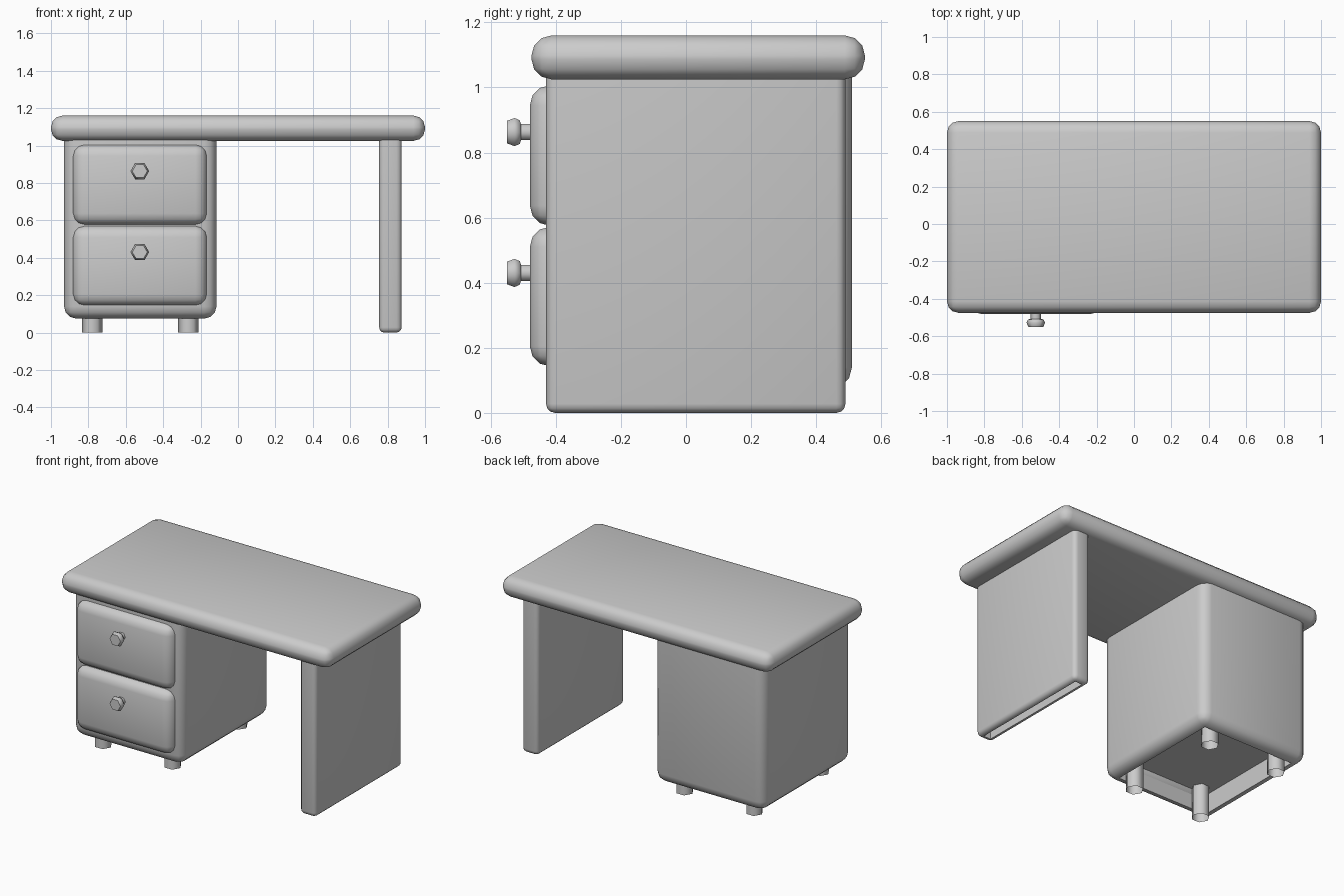
import bpy, bmesh, math
from mathutils import Matrix

if "Cube" in bpy.data.objects:
    bpy.data.objects.remove(bpy.data.objects["Cube"])


def finish(name, bm, angle=50):
    bmesh.ops.recalc_face_normals(bm, faces=bm.faces)
    mesh = bpy.data.meshes.new(name)
    bm.to_mesh(mesh)
    bm.free()
    ob = bpy.data.objects.new(name, mesh)
    bpy.context.collection.objects.link(ob)
    bpy.ops.object.select_all(action='DESELECT')
    ob.select_set(True)
    bpy.context.view_layer.objects.active = ob
    bpy.ops.object.shade_smooth_by_angle(angle=math.radians(angle))
    return ob


def rounded_box(name, lo, hi, radius, segments=3, open_top=False, recess=0):
    """Box between two corners, bevelled; recess hollows the underside."""
    size = [b - a for a, b in zip(lo, hi)]
    mid = [(a + b) / 2 for a, b in zip(lo, hi)]
    bm = bmesh.new()
    bmesh.ops.create_cube(bm, size=1, matrix=Matrix.Translation(mid) @ Matrix.Diagonal((*size, 1)))
    edges = [e for e in bm.edges
             if not (open_top and all(v.co.z > hi[2] - 1e-4 for v in e.verts))]
    bmesh.ops.bevel(bm, geom=edges, offset=radius, segments=segments,
                    profile=0.5, affect='EDGES', clamp_overlap=True)
    if recess:
        bm.normal_update()
        bottom = min(bm.faces, key=lambda f: (round(f.calc_center_median().z, 4), -f.calc_area()))
        bmesh.ops.inset_region(bm, faces=[bottom], thickness=0.008)
        new = bmesh.ops.extrude_face_region(bm, geom=[bottom])['geom']
        if bottom.is_valid:
            bm.faces.remove(bottom)
        verts = [v for v in new if isinstance(v, bmesh.types.BMVert)]
        bmesh.ops.translate(bm, verts=verts, vec=(0, 0, recess))
    return finish(name, bm)


def lathe(name, profile, matrix, sides=6, cap=False):
    """Six-sided turned part from (radius, height) points."""
    bm = bmesh.new()
    rings = []
    for r, h in profile:
        rings.append([bm.verts.new(matrix @ Matrix.Rotation(math.tau * i / sides, 4, 'Z')
                                   @ Matrix.Translation((r, 0, h)).to_translation())
                      for i in range(sides)])
    for a, b in zip(rings, rings[1:]):
        for i in range(sides):
            j = (i + 1) % sides
            bm.faces.new((a[i], a[j], b[j], b[i]))
    if cap:
        bm.faces.new(rings[-1])
    return finish(name, bm, 62)


# Desktop
rounded_box("desktop", (-1, -0.475, 1.025), (1, 0.55, 1.16), 0.062)

# Drawer pedestal and end panel, both hollow underneath
rounded_box("pedestal", (-0.93, -0.43, 0.075), (-0.115, 0.51, 1.04), 0.065,
            open_top=True, recess=0.13)
rounded_box("end_panel", (0.755, -0.43, 0.0), (0.875, 0.49, 1.04), 0.028,
            open_top=True, recess=0.15)

# Drawer fronts with knobs
knob = [(0.028, 0.0), (0.028, 0.035), (0.042, 0.039), (0.05, 0.055), (0.04, 0.078)]
for label, z0, z1, knob_z in (("lower", 0.143, 0.572, 0.43), ("upper", 0.575, 1.007, 0.863)):
    rounded_box(label + "_drawer", (-0.883, -0.48, z0), (-0.165, -0.35, z1), 0.062)
    place = Matrix.Translation((-0.525, -0.472, knob_z)) @ Matrix.Rotation(math.pi / 2, 4, 'X')
    lathe(label + "_knob", knob, place, cap=True)

# Short feet under the pedestal
for side, x in (("left", -0.78), ("right", -0.265)):
    for end, y in (("front", -0.31), ("back", 0.39)):
        lathe(f"{end}_{side}_foot", [(0.055, 0.0), (0.055, 0.205)], Matrix.Translation((x, y, 0)))
